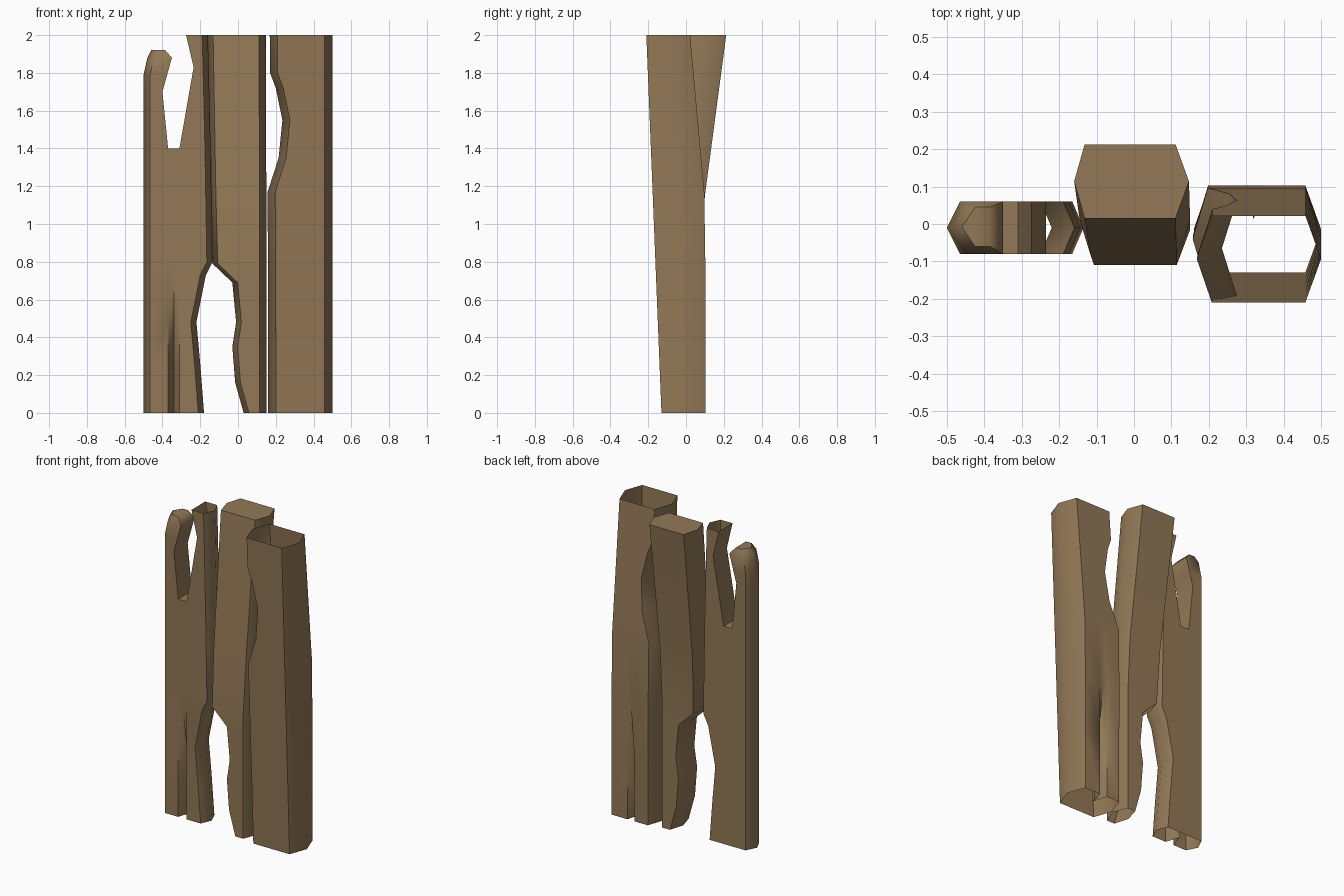
import bpy, bmesh, math

if "Cube" in bpy.data.objects:
    bpy.data.objects.remove(bpy.data.objects["Cube"])

bark = bpy.data.materials.new("brown_bark")
bark.diffuse_color = (0.29, 0.19, 0.095, 1)
bark.use_nodes = True
bark.node_tree.nodes["Principled BSDF"].inputs["Base Color"].default_value = bark.diffuse_color


def ring(row, c0, c1, groove):
    """Six-sided section with pointed ends; optional V groove on the first long side."""
    z, x0, x1, y0, y1, depth = row
    ym = (y0 + y1) / 2
    pts = [(x0, ym), (x0 + c0, y0)]
    if groove:
        gx, gw = groove
        s = 1 if y1 > y0 else -1
        pts += [(gx - gw, y0), (gx, y0 + s * depth), (gx + gw, y0)]
    pts += [(x1 - c1, y0), (x1, ym), (x1 - c1, y1), (x0 + c0, y1)]
    return [(x, y, z) for x, y in pts]


def loft(bm, rows, c0, c1, groove=None, cap=False):
    """Join the sections into a hollow tube, open at the bottom."""
    loops = [[bm.verts.new(p) for p in ring(r, c0, c1, groove)] for r in rows]
    n = len(loops[0])
    for a, b in zip(loops, loops[1:]):
        for i in range(n):
            j = (i + 1) % n
            bm.faces.new((a[i], a[j], b[j], b[i]))
    if cap:
        bm.faces.new(loops[-1])


def finish(bm, name):
    bmesh.ops.remove_doubles(bm, verts=bm.verts, dist=0.0005)
    bmesh.ops.recalc_face_normals(bm, faces=bm.faces)
    me = bpy.data.meshes.new(name)
    bm.to_mesh(me)
    bm.free()
    me.materials.append(bark)
    ob = bpy.data.objects.new(name, me)
    bpy.context.collection.objects.link(ob)
    bpy.ops.object.select_all(action='DESELECT')
    ob.select_set(True)
    bpy.context.view_layer.objects.active = ob
    bpy.ops.object.shade_smooth_by_angle(angle=math.radians(58))


# Left trunk: one body that forks into a closed stub and an open branch
F, B = -0.08, 0.06
bm = bmesh.new()
loft(bm, [(0, -0.5, -0.18, F, B, 0.09),
          (0.26, -0.5, -0.20, F, B, 0.07),
          (0.48, -0.5, -0.22, F, B, 0.04),
          (0.73, -0.5, -0.17, F, B, 0.0),
          (0.80, -0.5, -0.135, F, B, 0.0),
          (1.10, -0.5, -0.14, F, B, 0.0),
          (1.40, -0.5, -0.145, F, B, 0.0)], 0.035, 0.03, (-0.34, 0.03))
loft(bm, [(1.40, -0.5, -0.37, F, B, 0),
          (1.70, -0.5, -0.40, F, B, 0)], 0.035, 0.0)
loft(bm, [(1.70, -0.5, -0.40, F, B, 0),
          (1.79, -0.5, -0.375, F, B, 0),
          (1.88, -0.48, -0.35, F, B, 0),
          (1.92, -0.46, -0.385, -0.06, 0.045, 0)], 0.035, 0.0, cap=True)
loft(bm, [(1.40, -0.31, -0.145, F, B, 0),
          (1.83, -0.235, -0.155, F, B, 0),
          (2.00, -0.275, -0.16, F, B, 0)], 0.0, 0.03)
ym = (F + B) / 2
bm.faces.new([bm.verts.new((x, y, 1.40)) for x, y in
              ((-0.37, F), (-0.31, F), (-0.31, ym), (-0.31, B), (-0.37, B), (-0.37, ym))])
finish(bm, "left_forked_trunk")

# Middle trunk: narrow foot, leaning back, closed top
bm = bmesh.new()
loft(bm, [(0, 0.03, 0.15, -0.11, 0.08, 0.0),
          (0.16, -0.015, 0.15, -0.11, 0.08, 0.0),
          (0.35, -0.03, 0.15, -0.11, 0.08, 0.0),
          (0.48, -0.01, 0.15, -0.11, 0.08, 0.0),
          (0.69, -0.03, 0.15, -0.11, 0.08, 0.0),
          (0.79, -0.135, 0.15, -0.11, 0.08, 0.0),
          (1.15, -0.145, 0.15, -0.08, 0.10, 0.0),
          (2.00, -0.16, 0.147, 0.015, 0.213, 0.0)], 0.028, 0.036, cap=True)
finish(bm, "middle_trunk")

# Right trunk: wide hollow tube leaning forward, grooved at the back near the foot
bm = bmesh.new()
left_edge = [(0, 0.16, 0.09), (0.40, 0.16, 0.05), (0.75, 0.158, 0.0), (1.17, 0.157, 0.0),
             (1.35, 0.215, 0.0), (1.55, 0.235, 0.0), (1.72, 0.20, 0.0),
             (1.80, 0.17, 0.0), (2.0, 0.168, 0.0)]
loft(bm, [(z, x, 0.5, 0.103 - max(0, z - 1.1) * 0.09, -0.13 - 0.04 * z, d)
          for z, x, d in left_edge], 0.04, 0.042, (0.32, 0.025))
finish(bm, "right_hollow_trunk")
